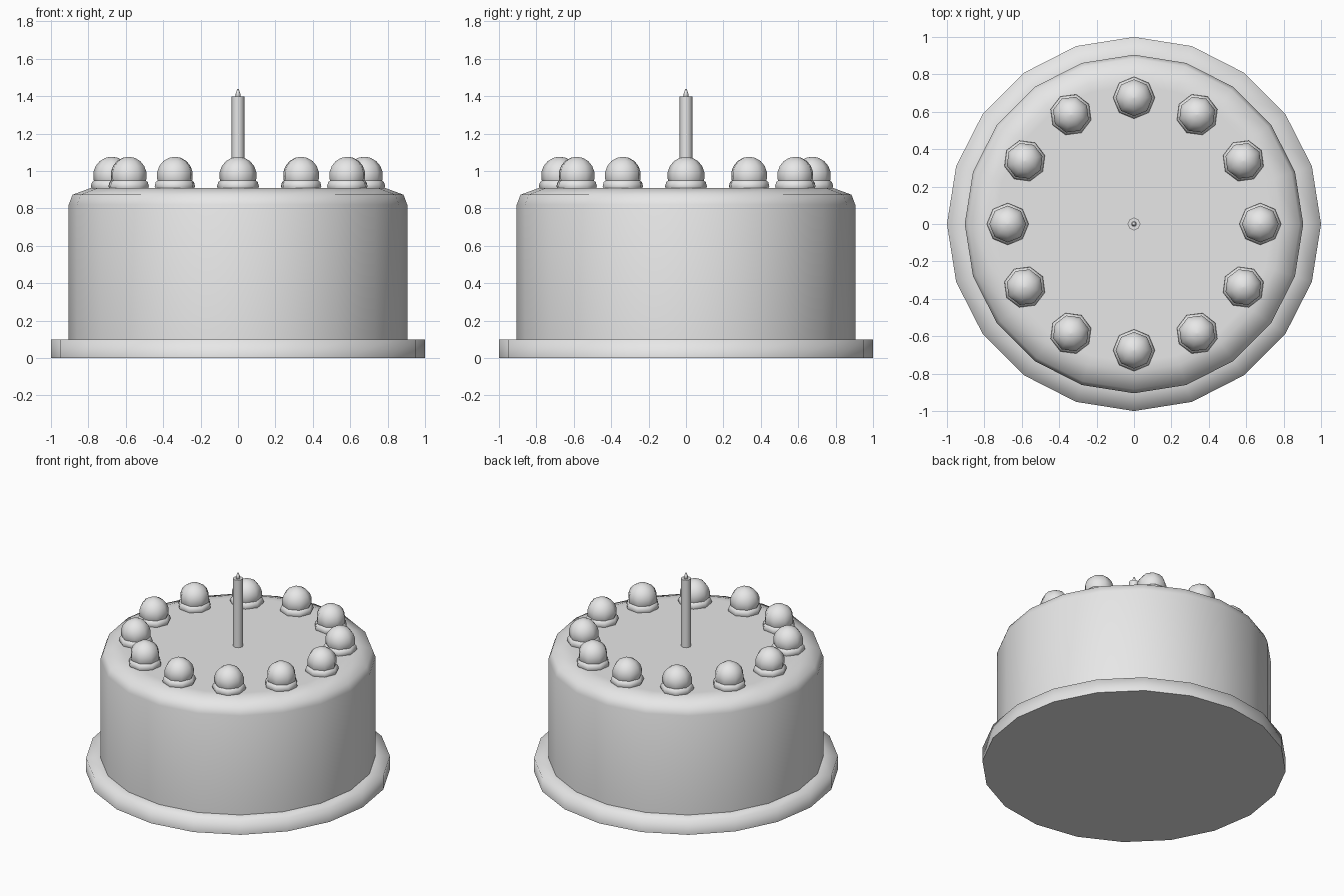
import bpy
import bmesh
from math import sin, cos, pi, radians

cube = bpy.data.objects.get("Cube")
if cube:
    bpy.data.objects.remove(cube, do_unlink=True)

# One plain grey for the whole cake
grey = bpy.data.materials.new("plain_grey")
grey.use_nodes = True
grey.diffuse_color = (0.8, 0.8, 0.8, 1)
grey.node_tree.nodes["Principled BSDF"].inputs["Base Color"].default_value = (0.8, 0.8, 0.8, 1)


def lathe(name, profile, sides, sharp_rings=()):
    """Turn a bottom-to-top (radius, z) profile into a closed smooth solid."""
    bm = bmesh.new()
    rings = []
    for r, z in profile:
        turns = [2 * pi * i / sides for i in range(sides)]
        rings.append([bm.verts.new((r * cos(a), r * sin(a), z)) for a in turns])
    for low, high in zip(rings, rings[1:]):
        for i in range(sides):
            j = (i + 1) % sides
            bm.faces.new((low[i], low[j], high[j], high[i]))
    bm.faces.new(rings[0][::-1])
    bm.faces.new(rings[-1])
    for face in bm.faces:
        face.smooth = True
    # Keep chosen rings crisp
    for k in sharp_rings:
        for i in range(sides):
            bm.edges.get((rings[k][i], rings[k][(i + 1) % sides])).smooth = False
    mesh = bpy.data.meshes.new(name)
    bm.to_mesh(mesh)
    bm.free()
    mesh.materials.append(grey)
    return place(name, mesh)


def place(name, mesh):
    obj = bpy.data.objects.new(name, mesh)
    bpy.context.collection.objects.link(obj)
    return obj


# Board and cake body
lathe("cake_board", [(1, 0), (1, 0.1), (0.88, 0.1)], 20, sharp_rings=[0])
lathe("cake_body", [(0.905, 0.09), (0.905, 0.82), (0.885, 0.873), (0.79, 0.908), (0.74, 0.908)],
      20, sharp_rings=[0])

# Candle and wick
lathe("candle", [(0.034, 0.89), (0.034, 1.398)], 8, sharp_rings=[0, 1])
lathe("wick", [(0.014, 1.39), (0.012, 1.415), (0.004, 1.437)], 8)

# Ring of icing collars, each holding a berry
collar = lathe("icing_collar_1", [(0.104, 0.9), (0.112, 0.918), (0.106, 0.94), (0.088, 0.955)],
               8, sharp_rings=[0])
arc = [radians(a) for a in (-50, -30, -10, 10, 30, 50, 70, 88)]
berry = lathe("berry_1", [(0.1 * cos(a), 0.976 + 0.1 * sin(a)) for a in arc], 8)

for n in range(12):
    angle = n * pi / 6
    for part, base in (("icing_collar", collar), ("berry", berry)):
        obj = base if n == 0 else place(f"{part}_{n + 1}", base.data)
        obj.location = (0.675 * cos(angle), 0.675 * sin(angle), 0)
        obj.rotation_euler.z = angle
